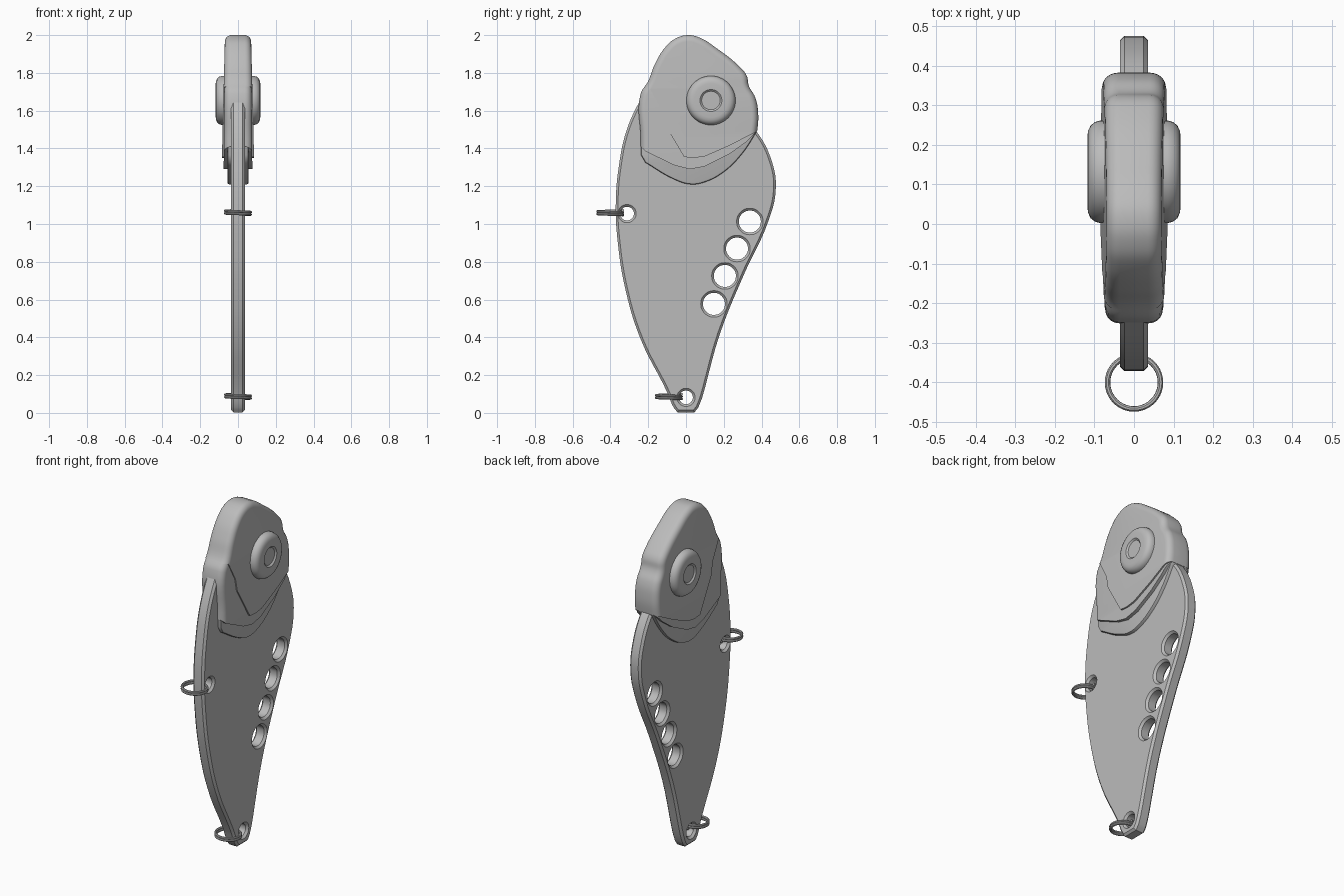
import bpy, bmesh, math
from mathutils import Matrix, Vector

if "Cube" in bpy.data.objects:
    bpy.data.objects.remove(bpy.data.objects["Cube"])

grey = bpy.data.materials.new("plain grey")
grey.use_nodes = True
grey.diffuse_color = (0.5, 0.5, 0.5, 1)
grey.node_tree.nodes["Principled BSDF"].inputs["Base Color"].default_value = (0.5, 0.5, 0.5, 1)

# Profiles are drawn in the (y, z) plane and thickened along x
SIDE = Matrix(((0, 0, 1, 0), (1, 0, 0, 0), (0, 1, 0, 0), (0, 0, 0, 1)))


def bake(temp, name, matrix=Matrix()):
    """Replace an object by its evaluated, welded and smoothed mesh."""
    bpy.context.view_layer.update()
    deps = bpy.context.evaluated_depsgraph_get()
    mesh = bpy.data.meshes.new_from_object(temp.evaluated_get(deps))
    bpy.data.objects.remove(temp)
    mesh.transform(matrix)
    return finish(mesh, name)


def finish(mesh, name):
    bm = bmesh.new()
    bm.from_mesh(mesh)
    bmesh.ops.remove_doubles(bm, verts=bm.verts, dist=1e-5)
    bmesh.ops.recalc_face_normals(bm, faces=bm.faces)
    bm.to_mesh(mesh)
    bm.free()
    mesh.shade_smooth()
    mesh.set_sharp_from_angle(angle=math.radians(32))
    mesh.materials.clear()
    mesh.materials.append(grey)
    ob = bpy.data.objects.new(name, mesh)
    bpy.context.collection.objects.link(ob)
    return ob


def slab(name, outline, half, bevel=0.0, rounds=0, corners=(), holes=()):
    """Closed smooth outline with holes, thickened and bevelled."""
    cu = bpy.data.curves.new(name, 'CURVE')
    cu.dimensions, cu.fill_mode = '2D', 'BOTH'
    cu.extrude, cu.bevel_depth = half - bevel, bevel
    cu.offset, cu.bevel_resolution = -bevel, rounds
    rings = [[(y + r * math.cos(k * math.pi / 4), z + r * math.sin(k * math.pi / 4))
              for k in range(8)] for y, z, r in holes]
    for i, pts in enumerate([outline] + rings):
        sp = cu.splines.new('BEZIER')
        sp.bezier_points.add(len(pts) - 1)
        sp.use_cyclic_u, sp.resolution_u = True, 6
        for k, (bp, p) in enumerate(zip(sp.bezier_points, pts)):
            bp.co = (*p, 0)
            kind = 'VECTOR' if i == 0 and (corners == 'all' or k in corners) else 'AUTO'
            bp.handle_left_type = bp.handle_right_type = kind
    temp = bpy.data.objects.new(name, cu)
    bpy.context.collection.objects.link(temp)
    return bake(temp, name, SIDE)


def trimmed_shell(name, outline, keep, slope):
    """Rounded head shell, widening downwards, cut to the kept region."""
    shell = slab("shell", outline, 0.069, 0.034, 4, corners=(0,))
    for v in shell.data.vertices:
        v.co.x *= 1 + slope * (2 - v.co.z)
    cutter = slab("cutter", keep, 0.3, corners='all')
    cutter.hide_render = True
    mod = shell.modifiers.new("trim", 'BOOLEAN')
    mod.operation, mod.solver, mod.object = 'INTERSECT', 'EXACT', cutter
    ob = bake(shell, name)
    bpy.data.objects.remove(cutter)
    return ob


# Flat blade with weight holes and ring holes
blade = [(-0.045, 0.003), (0.045, 0.003), (0.068, 0.035), (0.18, 0.42), (0.31, 0.74),
         (0.434, 1.01), (0.475, 1.18), (0.455, 1.33), (0.365, 1.5), (0.2, 1.65),
         (-0.22, 1.7), (-0.31, 1.51), (-0.355, 1.31), (-0.372, 1.1), (-0.363, 0.92),
         (-0.32, 0.65), (-0.24, 0.39), (-0.1, 0.11), (-0.066, 0.03)]
slab("blade", blade, 0.036, 0.012, 0, corners=(0, 1, 9, 10),
     holes=[(0.338, 1.013, 0.058), (0.27, 0.87, 0.058), (0.206, 0.725, 0.058),
            (0.148, 0.577, 0.058), (-0.312, 1.055, 0.036), (0, 0.082, 0.036)])

# Head: base shell plus a slightly wider cheek cover
crown = [(-0.24, 1.2), (-0.24, 1.45), (-0.24, 1.69), (-0.2, 1.755), (-0.165, 1.845),
         (-0.11, 1.935), (-0.055, 1.982), (0.015, 2.0), (0.08, 1.983), (0.155, 1.935),
         (0.29, 1.825), (0.32, 1.785), (0.332, 1.73), (0.365, 1.67), (0.38, 1.595),
         (0.375, 1.49), (0.33, 1.3), (0.2, 1.18)]
above = [(0.5, 1.49), (0.5, 2.1), (-0.4, 2.1)]
jaw = [(-0.4, 1.41), (-0.24, 1.41), (-0.215, 1.385), (-0.06, 1.31), (0.02, 1.29),
       (0.1, 1.305), (0.23, 1.37), (0.32, 1.435), (0.375, 1.49)]
cheek = [(-0.4, 1.76), (-0.195, 1.725), (-0.135, 1.615), (-0.12, 1.54), (-0.01, 1.355),
         (0.04, 1.35), (0.1, 1.358), (0.23, 1.415), (0.375, 1.49)]
trimmed_shell("head", crown, jaw + above, 0.14)
trimmed_shell("cheek_cover", [(y * 1.004, z) for y, z in crown], cheek + above, 0.36)

# Thin collar under the head
collar = [(-0.238, 1.6), (-0.238, 1.365), (-0.215, 1.325), (-0.06, 1.235), (0.025, 1.21),
          (0.1, 1.222), (0.2, 1.275), (0.3, 1.375), (0.375, 1.49), (0.3, 1.6)]
slab("collar", collar, 0.056, 0.01, 1, corners=(0, 1, 2, 8, 9))

# Raised round eyes with a shallow centre dish
eye_profile = [(0.13, 0.05), (0.13, 0.085), (0.126, 0.099), (0.117, 0.11), (0.104, 0.116),
               (0.09, 0.118), (0.058, 0.118), (0.049, 0.11), (0, 0.11)]
for side, label in ((1, "left_eye"), (-1, "right_eye")):
    bm = bmesh.new()
    ring = [bm.verts.new((x * side, 0.132, 1.654 + r)) for r, x in eye_profile]
    edges = [bm.edges.new(pair) for pair in zip(ring, ring[1:])]
    bmesh.ops.spin(bm, geom=ring + edges, cent=(0, 0.132, 1.654), axis=(1, 0, 0),
                   angle=math.tau, steps=48)
    mesh = bpy.data.meshes.new(label)
    bm.to_mesh(mesh)
    bm.free()
    finish(mesh, label)

# Split rings: two-turn wire coils lying flat
for label, y, z in (("belly_ring", -0.401, 1.06), ("tail_ring", -0.09, 0.087)):
    cu = bpy.data.curves.new(label, 'CURVE')
    cu.dimensions, cu.bevel_depth, cu.bevel_resolution = '3D', 0.007, 2
    cu.use_fill_caps = True
    sp = cu.splines.new('POLY')
    steps = 80
    sp.points.add(steps)
    for k, p in enumerate(sp.points):
        a = 2 * math.tau * k / steps
        p.co = (0.067 * math.sin(a), y + 0.067 * math.cos(a), z + 0.026 * (k / steps - 0.5), 1)
    temp = bpy.data.objects.new(label, cu)
    bpy.context.collection.objects.link(temp)
    bake(temp, label)
